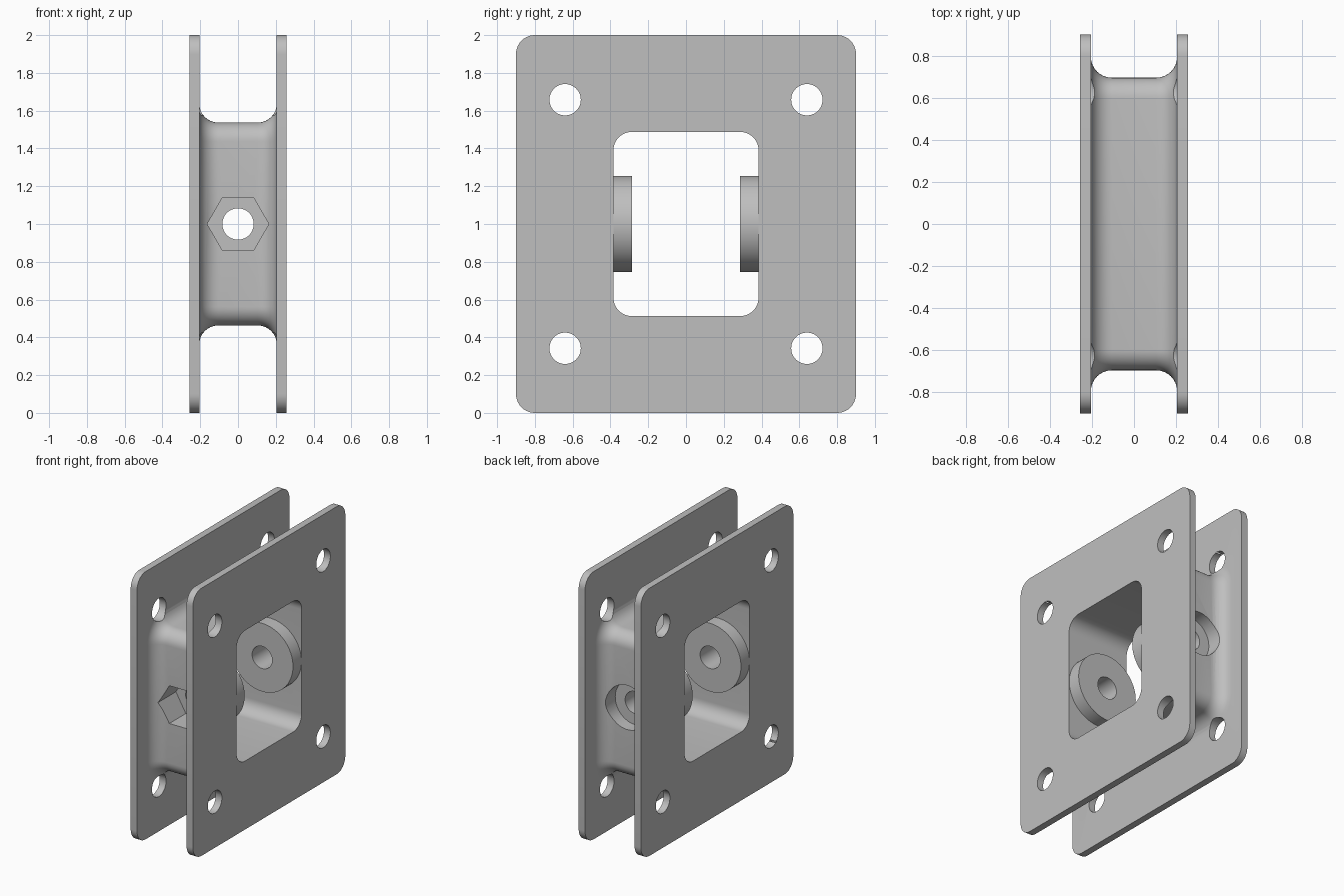
import bpy, bmesh
from math import sin, cos, pi, radians
from mathutils import Matrix

old = bpy.data.objects.get("Cube")
if old:
    bpy.data.objects.remove(old, do_unlink=True)

grey = bpy.data.materials.new("plain grey")
grey.use_nodes = True
colour = (0.52, 0.52, 0.52, 1)
grey.diffuse_color = colour
grey.node_tree.nodes["Principled BSDF"].inputs["Base Color"].default_value = colour

MID = 1.0        # height of the centre
FACE = 0.257     # outer face of the plates
INNER = 0.205    # inner face of the plates
FILLET = 0.1


def make_object(name, bm):
    bmesh.ops.recalc_face_normals(bm, faces=bm.faces)
    mesh = bpy.data.meshes.new(name)
    bm.to_mesh(mesh)
    bm.free()
    mesh.materials.append(grey)
    obj = bpy.data.objects.new(name, mesh)
    bpy.context.collection.objects.link(obj)
    return obj


def rounded_ring(bm, x, half_y, half_z, radius, steps=10):
    """Loop of vertices around a rounded rectangle at the given x."""
    ring = []
    for corner, (sy, sz) in enumerate([(1, 1), (-1, 1), (-1, -1), (1, -1)]):
        for i in range(steps + 1):
            a = (corner + i / steps) * pi / 2
            ring.append(bm.verts.new((x, sy * (half_y - radius) + radius * cos(a),
                                      MID + sz * (half_z - radius) + radius * sin(a))))
    return ring


def cylinder(name, axis, centre, radius, length, sides=48):
    bm = bmesh.new()
    turn = Matrix.Rotation(pi / 2, 4, 'Y' if axis == 'X' else 'X')
    spin = Matrix.Rotation(pi / 2, 4, 'Z')
    bmesh.ops.create_cone(bm, cap_ends=True, segments=sides, radius1=radius,
                          radius2=radius, depth=length,
                          matrix=Matrix.Translation(centre) @ turn @ spin)
    return make_object(name, bm)


def cut(obj, cutters):
    bpy.context.view_layer.objects.active = obj
    for cutter in cutters:
        mod = obj.modifiers.new("cut", 'BOOLEAN')
        mod.operation = 'DIFFERENCE'
        mod.solver = 'EXACT'
        mod.object = cutter
        bpy.ops.object.modifier_apply(modifier=mod.name)


# Spool: two plates joined by a hollow core with filleted ends
bm = bmesh.new()
half = [(FACE, 0.385, 0.488, 0.1), (FACE, 0.9, 1.0, 0.1), (INNER, 0.9, 1.0, 0.1)]
for i in range(8, -1, -1):
    t = i / 8 * pi / 2
    grow = FILLET * (1 - cos(t))
    half.append((INNER - FILLET + FILLET * sin(t), 0.695 + grow, 0.537 + grow, 0.1 + grow))
sections = half + [(-s[0], *s[1:]) for s in reversed(half)]
rings = [rounded_ring(bm, *s) for s in sections]
for a, b in zip(rings, rings[1:] + rings[:1]):
    for i in range(len(a)):
        j = (i + 1) % len(a)
        bm.faces.new((a[i], a[j], b[j], b[i]))
spool = make_object("spool_body", bm)

# Round bosses on the inner walls
bosses = [cylinder(name, 'Y', (0, side * 0.365, MID), 0.255, 0.16, 64)
          for name, side in (("front_boss", -1), ("back_boss", 1))]

# Cutters: bolt holes, axle bore, hexagonal nut pocket, round counterbore
bolts = [cylinder("bolt_cutter", 'X', (0, sy * 0.64, MID + sz * 0.658), 0.083, 0.8)
         for sy in (-1, 1) for sz in (-1, 1)]
bore = cylinder("bore_cutter", 'Y', (0, 0, MID), 0.083, 2)
nut = cylinder("nut_cutter", 'Y', (0, -0.75, MID), 0.163, 0.5, 6)
head = cylinder("head_cutter", 'Y', (0, 0.85, MID), 0.165, 0.5)

cut(spool, bolts + [bore, nut, head])
for boss in bosses:
    cut(boss, [bore])
for cutter in bolts + [bore, nut, head]:
    bpy.data.objects.remove(cutter, do_unlink=True)

# Smooth the curved surfaces, keep the edges crisp
bpy.ops.object.select_all(action='DESELECT')
for obj in [spool] + bosses:
    obj.select_set(True)
bpy.context.view_layer.objects.active = spool
bpy.ops.object.shade_smooth_by_angle(angle=radians(30))
